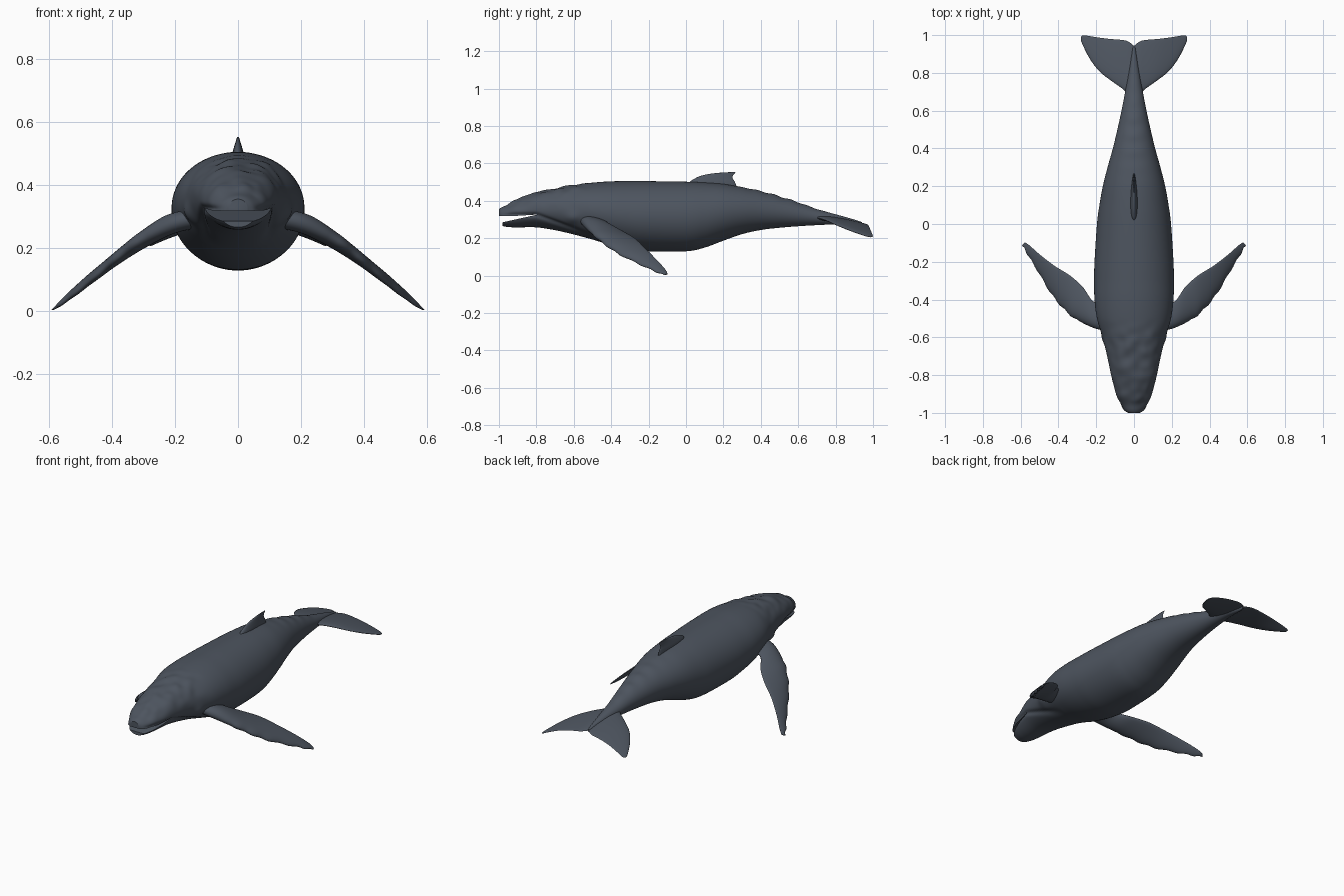
import bpy, bmesh, math
from mathutils import Vector, noise

if "Cube" in bpy.data.objects:
    bpy.data.objects.remove(bpy.data.objects["Cube"])

slate = bpy.data.materials.new("dark slate skin")
slate.diffuse_color = (0.075, 0.09, 0.115, 1)
slate.use_nodes = True
slate.node_tree.nodes["Principled BSDF"].inputs["Base Color"].default_value = slate.diffuse_color


def make(name, bm):
    bmesh.ops.recalc_face_normals(bm, faces=bm.faces[:])
    mesh = bpy.data.meshes.new(name)
    bm.to_mesh(mesh)
    bm.free()
    ob = bpy.data.objects.new(name, mesh)
    bpy.context.collection.objects.link(ob)
    mesh.materials.append(slate)
    return ob


def smooth(ob, angle=40):
    bpy.ops.object.select_all(action='DESELECT')
    ob.select_set(True)
    bpy.context.view_layer.objects.active = ob
    bpy.ops.object.shade_smooth_by_angle(angle=math.radians(angle))


def loft(name, rings):
    bm = bmesh.new()
    loops = [[bm.verts.new(p) for p in r] for r in rings]
    n = len(loops[0])
    for a, b in zip(loops, loops[1:]):
        for i in range(n):
            j = (i + 1) % n
            bm.faces.new((a[i], a[j], b[j], b[i]))
    bm.faces.new(loops[0])
    bm.faces.new(loops[-1])
    return make(name, bm)


def refine(rows, steps):
    """Catmull-Rom interpolation of table rows."""
    out = []
    for k in range(len(rows) - 1):
        a, b, c, d = (rows[min(max(k + o, 0), len(rows) - 1)] for o in (-1, 0, 1, 2))
        for s in range(steps):
            t = s / steps
            out.append([0.5 * (2 * q + (r - p) * t + (2 * p - 5 * q + 4 * r - u) * t * t
                               + (3 * q - p - 3 * r + u) * t ** 3)
                        for p, q, r, u in zip(a, b, c, d)])
    return out + [list(rows[-1])]


def bump(v, centre, width):
    return math.exp(-((v - centre) / width) ** 2)


# Body: y, top z, bottom z, half width
stations = [
    (-1.0, .355, .295, .03), (-.985, .365, .268, .055), (-.95, .38, .26, .077),
    (-.9, .41, .258, .096), (-.8, .445, .258, .121), (-.7, .466, .243, .142),
    (-.6, .484, .22, .166), (-.5, .497, .193, .196), (-.4, .504, .163, .209),
    (-.3, .505, .141, .211), (-.2, .505, .13, .209), (0, .502, .13, .196),
    (.1, .498, .15, .183), (.2, .49, .187, .165), (.3, .473, .222, .14),
    (.4, .452, .244, .112), (.5, .424, .256, .088), (.6, .392, .264, .066),
    (.7, .356, .27, .047), (.8, .328, .273, .03), (.9, .3, .265, .014), (.94, .286, .267, .006)]

SEG = 96
rings = []
for y, top, bot, w in refine(stations, 9):
    mid, h = (top + bot) / 2, (top - bot) / 2
    lip = .325 - max(0, y + .8) * .38           # mouth line height
    head = min(1, max(0, (y + 1) / .06)) * min(1, max(0, (-.5 - y) / .12))
    ring = []
    for i in range(SEG):
        a = 2 * math.pi * i / SEG
        n = Vector((math.cos(a), 0, math.sin(a)))
        p = Vector((w * n.x, y, mid + h * n.z))
        up = max(0, n.z)
        d = -.010 * bump(p.z, lip, .011) * head                      # lip groove
        d += .011 * noise.noise(p * 17) * up * head                  # knobbly crown
        d += .012 * bump(y, -.61, .035) * bump(p.z, .31, .03)        # brow over the eye
        d += .003 * math.sin(y * 70) * up ** 6 * bump(y, .5, .18)    # tail knuckles
        ring.append(p + n * d)
    rings.append(ring)
body = loft("body", rings)

# Open mouth cut as a wedge
profile = [(-1.1, .318), (-.99, .318), (-.9, .32), (-.79, .327), (-.9, .303),
           (-.98, .285), (-.985, .2), (-1.1, .2)]
cutter = loft("mouth_cutter", [[(x, y, z) for y, z in profile] for x in (-.3, .3)])
cutter.hide_render = True
mod = body.modifiers.new("mouth", 'BOOLEAN')
mod.operation, mod.object, mod.solver = 'DIFFERENCE', cutter, 'EXACT'
bpy.context.view_layer.objects.active = body
bpy.ops.object.modifier_apply(modifier=mod.name)
bpy.data.objects.remove(cutter)
smooth(body)


def blade_ring(lead, trail, thick, flat_dir, n=28):
    """Lens section between a leading and a trailing point."""
    c, r = (lead + trail) / 2, (lead - trail) / 2
    return [c + r * math.cos(2 * math.pi * i / n)
            + flat_dir * thick * math.sin(2 * math.pi * i / n)
            * (0.8 + 0.3 * math.cos(2 * math.pi * i / n)) for i in range(n)]


# Flippers: leading point, trailing point, half thickness
flipper = [
    (.12, -.57, .30, .14, -.42, .285, .04), (.215, -.55, .275, .215, -.41, .275, .038),
    (.32, -.495, .22, .27, -.335, .235, .03), (.39, -.43, .165, .34, -.272, .198, .024),
    (.45, -.35, .112, .42, -.222, .15, .019), (.515, -.24, .058, .498, -.162, .09, .014),
    (.567, -.155, .019, .555, -.112, .035, .009), (.59, -.112, .004, .578, -.098, .009, .003)]
for side, label in ((1, "left"), (-1, "right")):
    rings = []
    for k, row in enumerate(refine(flipper, 6)):
        wave = .004 * math.sin(k * 1.1) if k > 10 else 0     # knobbly leading edge
        lead, trail = Vector(row[0:3]), Vector(row[3:6])
        lead += (lead - trail).normalized() * wave
        ring = blade_ring(lead, trail, row[6], Vector((.5, .1, .86)))
        rings.append([(side * p.x, p.y, p.z) for p in ring])
    smooth(loft(label + "_flipper", rings), 60)

# Tail flukes: x, leading y, trailing y, half thickness
half = refine([(0, .67, .943, .017), (.03, .685, .966, .017), (.06, .715, .974, .015),
               (.12, .758, .979, .013), (.18, .805, .986, .01), (.23, .868, .994, .008),
               (.268, .94, .999, .005), (.281, .972, .992, .002)], 5)


def fluke_ring(row, side):
    x, lead, trail, thick = row
    ring = blade_ring(Vector((x, lead, 0)), Vector((x, trail, 0)), thick, Vector((0, 0, 1)))
    return [(side * p.x, p.y, .312 - .14 * (p.y - .7) - .83 * x * x + p.z) for p in ring]


smooth(loft("tail_flukes", [fluke_ring(r, -1) for r in half[:0:-1]]
            + [fluke_ring(r, 1) for r in half]), 60)

# Dorsal fin: z, front y, back y, half thickness
fin = refine([(.46, 0, .275, .026), (.5, .02, .262, .021), (.518, .045, .25, .016),
              (.532, .075, .25, .011), (.543, .12, .257, .007), (.551, .19, .264, .004),
              (.553, .235, .26, .002)], 4)
smooth(loft("dorsal_fin", [blade_ring(Vector((0, f, z)), Vector((0, b, z)), t, Vector((1, 0, 0)))
                           for z, f, b, t in fin]), 60)
